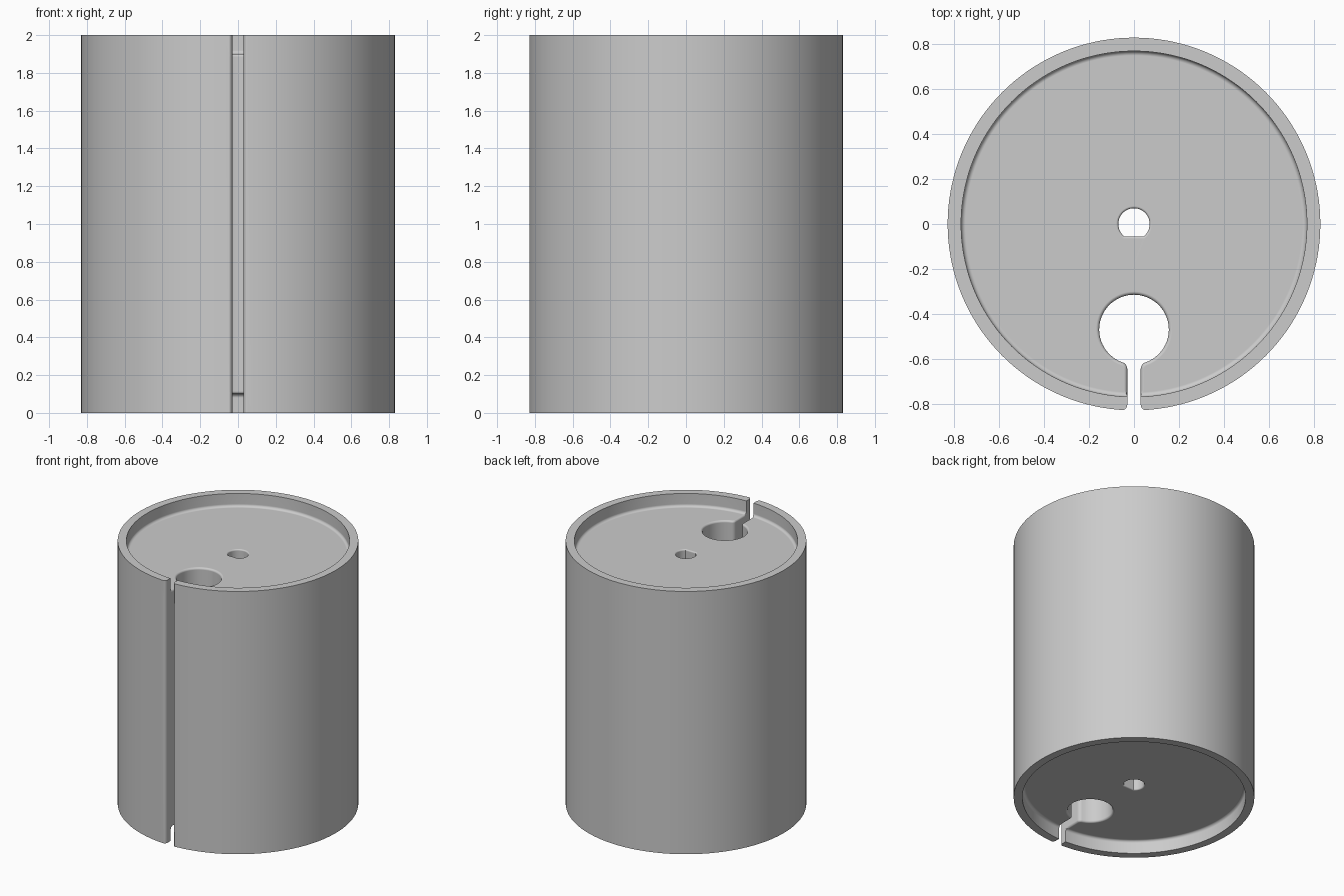
import bpy
import bmesh
from math import sin, cos, pi, sqrt, atan2, asin

if "Cube" in bpy.data.objects:
    bpy.data.objects.remove(bpy.data.objects["Cube"], do_unlink=True)

HEIGHT, RADIUS, INNER, DEPTH = 2.0, 0.83, 0.77, 0.1


def arc(cx, cy, r, a0, a1, n):
    """Points along a circular arc, both ends included."""
    return [(cx + r * cos(a0 + (a1 - a0) * i / n),
             cy + r * sin(a0 + (a1 - a0) * i / n)) for i in range(n + 1)]


def loft(name, layers):
    """Solid skinned through (outline, z) layers with capped ends."""
    bm = bmesh.new()
    rings = [[bm.verts.new((x, y, z)) for x, y in pts] for pts, z in layers]
    n = len(rings[0])
    for a, b in zip(rings, rings[1:]):
        for i in range(n):
            j = (i + 1) % n
            bm.faces.new((a[i], a[j], b[j], b[i]))
    bm.faces.new(rings[0][::-1])
    bm.faces.new(rings[-1])
    bmesh.ops.recalc_face_normals(bm, faces=bm.faces)
    mesh = bpy.data.meshes.new(name)
    bm.to_mesh(mesh)
    bm.free()
    obj = bpy.data.objects.new(name, mesh)
    bpy.context.collection.objects.link(obj)
    return obj


def circle(r, n=144):
    return arc(0, 0, r, 0, 2 * pi * (n - 1) / n, n - 1)


def keyhole(d):
    """Round cable hole with a slot to the front, widened by d."""
    cy, r, w, f, m = -0.47, 0.155, 0.03, 0.03, 0.025
    fx = w + f
    fy = cy - sqrt((r + f) ** 2 - fx ** 2)
    a = atan2(fy - cy, fx)
    right = arc(0, cy, r + d, pi / 2, a, 28)
    right += arc(fx, fy, f - d, a + pi, pi, 6)
    right += [(w + d, -0.74), (w, -0.765)]
    right += arc(w + m, m - RADIUS, m, pi, 1.5 * pi, 6)
    right += [(w + m, -0.95)]
    return right + [(-x, y) for x, y in right[:0:-1]]


def d_hole(d):
    """Shaft hole with one flat side, widened by d."""
    r, flat = 0.07 + d, 0.055 + d
    a = asin(flat / r)
    return arc(0, 0, r, -a, pi + a, 40)


def flared(name, outline, e):
    """Through cutter that rounds the hole edge at both recess floors."""
    steps = [i * pi / 10 for i in range(6)]
    low = [(e * (1 - cos(t)), DEPTH + e - e * sin(t)) for t in steps]
    low = [(e, -0.1)] + low[::-1]
    both = low + [(d, HEIGHT - z) for d, z in low[::-1]]
    return loft(name, [(outline(d), z) for d, z in both])


# Body: solid drum with a filleted recess in each end
FILLET = 0.02
bottom = [(INNER - FILLET + FILLET * sin(t), DEPTH - FILLET + FILLET * cos(t))
          for t in [i * pi / 10 for i in range(6)]]
bottom += [(INNER, 0), (RADIUS, 0)]
profile = bottom + [(r, HEIGHT - z) for r, z in bottom[::-1]]
body = loft("slotted_drum", [(circle(r), z) for r, z in profile])

# Cable keyhole and shaft hole
cutters = [flared("keyhole_cutter", keyhole, 0.015),
           flared("shaft_hole_cutter", d_hole, 0.01)]
bpy.context.view_layer.objects.active = body
bpy.ops.object.select_all(action="DESELECT")
body.select_set(True)
for cutter in cutters:
    cutter.hide_render = True
    mod = body.modifiers.new("cut", "BOOLEAN")
    mod.operation = "DIFFERENCE"
    mod.solver = "EXACT"
    mod.object = cutter
    bpy.ops.object.modifier_apply(modifier=mod.name)
for cutter in cutters:
    bpy.data.objects.remove(cutter, do_unlink=True)

# Smooth shading with flat end faces
bpy.ops.object.shade_smooth_by_angle(angle=pi / 6)
weighted = body.modifiers.new("weighted_normals", "WEIGHTED_NORMAL")
weighted.keep_sharp = True

# Plain grey material
grey = bpy.data.materials.new("plain_grey")
grey.use_nodes = True
colour = (0.6, 0.6, 0.6, 1)
grey.diffuse_color = colour
grey.node_tree.nodes["Principled BSDF"].inputs["Base Color"].default_value = colour
body.data.materials.clear()
body.data.materials.append(grey)
for face in body.data.polygons:
    face.material_index = 0
